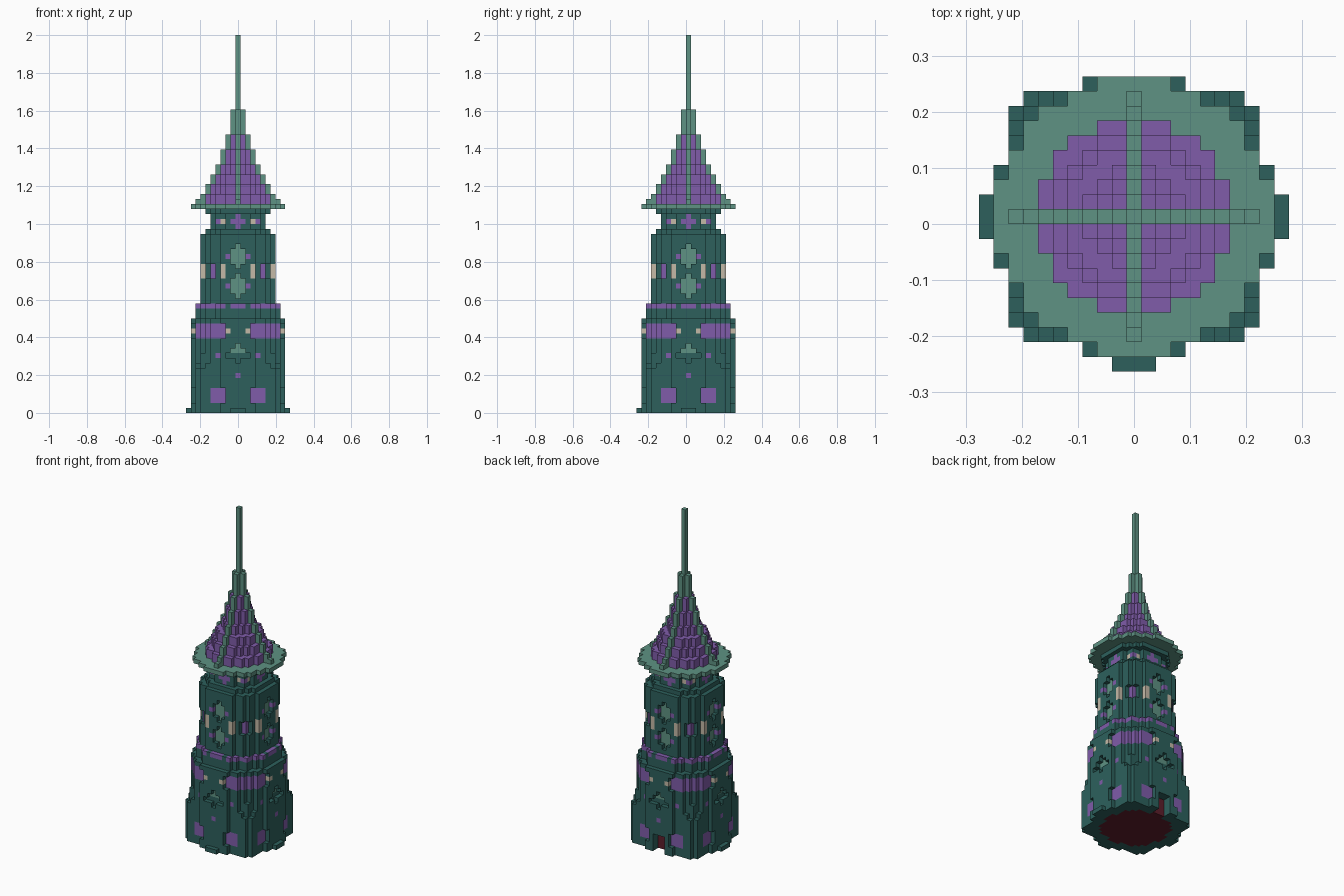
import bpy
from mathutils import Vector

cube = bpy.data.objects.get("Cube")
if cube:
    bpy.data.objects.remove(cube, do_unlink=True)

V = 2 / 76  # block size

PALETTE = {
    "dark_teal": (0.026, 0.118, 0.108),
    "pale_green": (0.112, 0.288, 0.227),
    "purple": (0.216, 0.107, 0.402),
    "cream": (0.56, 0.49, 0.39),
    "maroon": (0.11, 0.013, 0.024),
}
NAMES = list(PALETTE)
TEAL, GREEN, PURPLE, CREAM, MAROON = range(len(NAMES))
materials = []
for name, rgb in PALETTE.items():
    mat = bpy.data.materials.new(name)
    mat.use_nodes = True
    mat.diffuse_color = (*rgb, 1)
    bsdf = mat.node_tree.nodes["Principled BSDF"]
    bsdf.inputs["Base Color"].default_value = (*rgb, 1)
    bsdf.inputs["Roughness"].default_value = 0.8
    materials.append(mat)

parts = {}


def disk(part, levels, limit, colour=TEAL):
    """Fill round layers of blocks; limit is the squared radius."""
    cells = parts.setdefault(part, {})
    for k in levels:
        for i in range(-10, 11):
            for j in range(-10, 11):
                if i * i + j * j <= limit:
                    cells[i, j, k] = colour


def quarter(i, j):
    """The same position on all four sides."""
    return [(i, j), (-j, i), (-i, -j), (j, -i)]


def put(part, i, j, levels, colour=TEAL):
    """Place blocks on all four sides and mirrored."""
    cells = parts.setdefault(part, {})
    for a, b in quarter(i, j) + quarter(-i, j):
        for k in levels:
            cells[a, b, k] = colour


def carve(part, i, j, levels):
    for a, b in quarter(i, j) + quarter(-i, j):
        for k in levels:
            parts[part].pop((a, b, k), None)


def recolour(part, levels, rule, colour):
    cells = parts[part]
    for (i, j, k) in cells:
        low, high = sorted((abs(i), abs(j)))
        if k in levels and rule(low, high):
            cells[i, j, k] = colour


# Lower tower
low = "lower_tower"
disk(low, range(19), 90)
disk("floor", [0], 52, MAROON)
for cell in parts["floor"]:
    del parts[low][cell]

# Corner piers with stepped tops
for i, j, top in ((7, 7, 12), (8, 6, 10), (8, 7, 9)):
    put("corner_piers", i, j, range(top))

# Foot step on three sides
parts["foot_step"] = {}
for n in (-1, 0, 1):
    for i, j in ((10, n), (-10, n), (n, -10)):
        parts["foot_step"][i, j, 0] = TEAL

# Recessed windows near the ground
carve(low, 3, 9, range(2, 5))
recolour(low, range(2, 5), lambda a, b: 3 <= a <= 5 and b == 8, PURPLE)

# Wide diagonal windows with cream ends
carve(low, 3, 9, range(15, 18))
recolour(low, range(15, 18), lambda a, b: a >= 3 and a * a + b * b > 60, PURPLE)
recolour(low, [16], lambda a, b: a == 2 and b >= 8, CREAM)

# Cross ornament and dots on each side
for i, k in ((0, 10), (0, 11), (1, 11), (2, 11), (0, 12), (1, 12), (0, 13)):
    carve(low, i, 9, [k])
    if k >= 12:
        put(low, i, 8, [k], GREEN)
put(low, 4, 8, [11], PURPLE)
put(low, 0, 9, [7], PURPLE)

# Back doorway
for i in (-1, 0, 1):
    for k in range(4):
        for j in (8, 9):
            parts[low].pop((i, j, k), None)
        if k:
            parts[low][i, 7, k] = MAROON

# Shoulder with painted band
disk("shoulder", range(19, 22), 73)
recolour("shoulder", [21], lambda a, b: (a <= 1 or 3 <= a <= 6) and b > 4, PURPLE)

# Upper tower
up = "upper_tower"
disk(up, range(22, 36), 62)
disk(up, [36], 45)

# Paired tall windows, recessed on each side
for start in (23, 29):
    for i in (0, 1):
        levels = range(start + i, start + 5 - i)
        carve(up, i, 7, levels)
        put(up, i, 6, levels, GREEN)
    put(up, 2, 7, [start + 2], PURPLE)

# Diagonal slits with cream flanks
carve(up, 5, 6, range(27, 30))
put(up, 5, 5, range(27, 30), PURPLE)
recolour(up, range(27, 30), lambda a, b: a == 3 and b >= 6, CREAM)

# Lantern room
disk("lantern", range(37, 40), 33)
disk("lantern", [40], 45)
recolour("lantern", [38], lambda a, b: a <= 1 and b == 5, PURPLE)
recolour("lantern", [38], lambda a, b: a == 3 and b >= 4, CREAM)
recolour("lantern", [38], lambda a, b: a == 4 and b == 4, PURPLE)
recolour("lantern", [37, 39], lambda a, b: a == 0 and b == 5, PURPLE)

# Roof rim
disk("roof_rim", [41], 86, GREEN)

# Roof cone, cross ribs and spire, narrowing step by step
tops = {8: 43, 7: 44, 6: 46, 5: 48, 4: 50, 3: 53, 2: 56, 1: 61, 0: 76}
k = 42
for reach, top in tops.items():
    for level in range(k, top):
        radius = min(reach - 1, 6)
        if radius > 0:
            disk("roof_cone", [level], (radius + 0.5) ** 2, PURPLE)
        for n in range(reach + 1):
            put("roof_ribs" if reach else "spire", 0, n, [level], GREEN)
    k = top
for cell in parts["roof_ribs"]:
    parts["roof_cone"].pop(cell, None)

# Turn each set of blocks into a mesh of its exposed faces
occupied = set().union(*parts.values())
DIRECTIONS = [Vector(s * (a == n) for n in range(3)) for a in range(3) for s in (-1, 1)]


def build(name, cells):
    verts, faces, colours = {}, [], []
    for cell, colour in cells.items():
        centre = Vector(cell)
        for d in DIRECTIONS:
            if tuple(int(c) for c in centre + d) in occupied:
                continue
            u = Vector((d.y, d.z, d.x))
            w = d.cross(u)
            face = []
            for p, q in ((-1, -1), (1, -1), (1, 1), (-1, 1)):
                corner = tuple(centre + (d + u * p + w * q) / 2)
                face.append(verts.setdefault(corner, len(verts)))
            faces.append(face)
            colours.append(colour)
    mesh = bpy.data.meshes.new(name)
    points = [(x * V, (y + 0.5) * V, (z + 0.5) * V) for x, y, z in verts]
    mesh.from_pydata(points, [], faces)
    used = sorted(set(colours))
    for c in used:
        mesh.materials.append(materials[c])
    for poly, c in zip(mesh.polygons, colours):
        poly.material_index = used.index(c)
    bpy.context.collection.objects.link(bpy.data.objects.new(name, mesh))


for part, cells in parts.items():
    build(part, cells)
